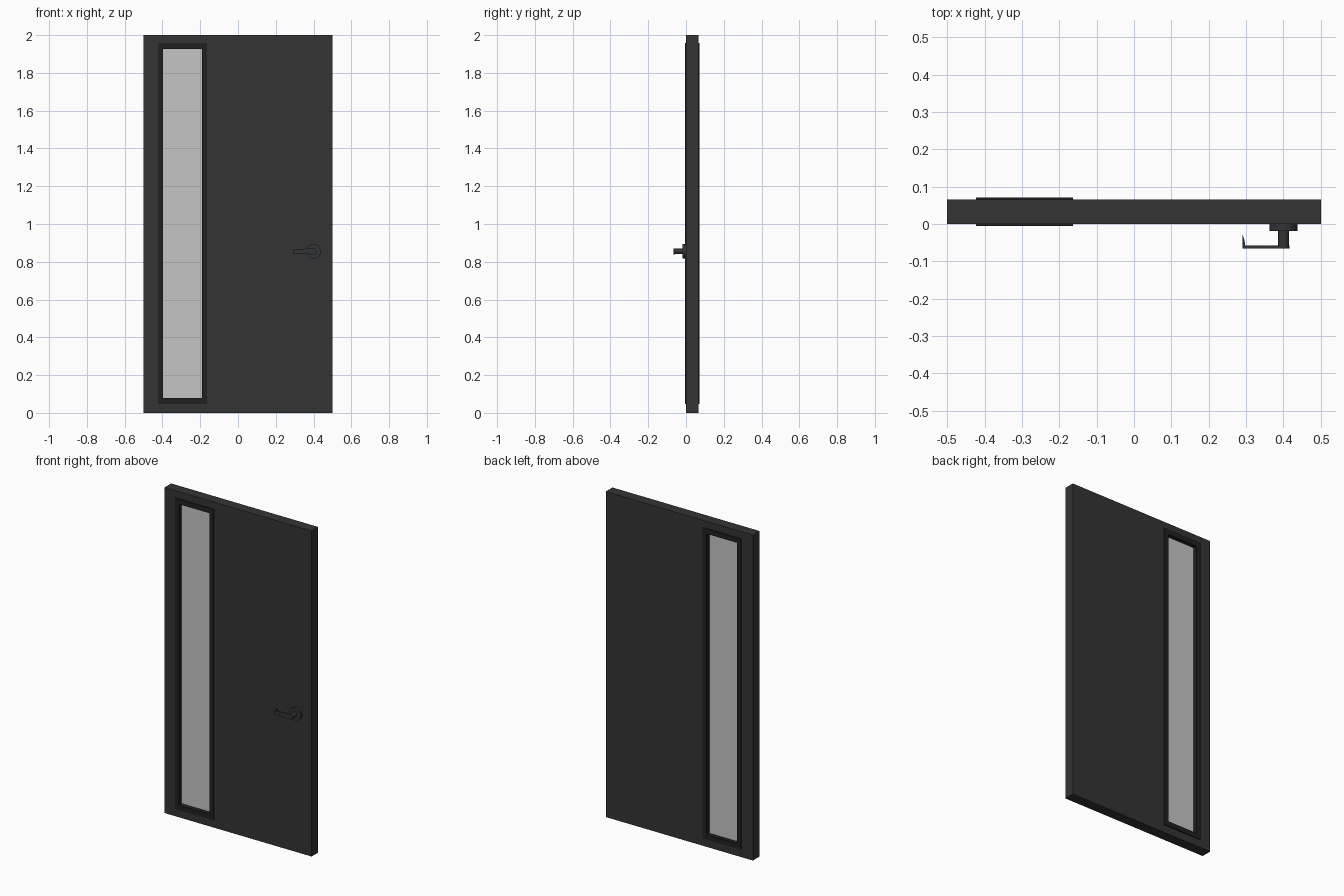
import bpy, bmesh, math

if "Cube" in bpy.data.objects:
    bpy.data.objects.remove(bpy.data.objects["Cube"])


def material(name, rgb, alpha=1.0):
    m = bpy.data.materials.new(name)
    m.diffuse_color = (*rgb, alpha)
    m.use_nodes = True
    m.node_tree.nodes["Principled BSDF"].inputs["Base Color"].default_value = m.diffuse_color
    return m


DOOR = material("charcoal_paint", (0.034, 0.034, 0.034))
TRIM = material("black_trim", (0.0145, 0.0145, 0.0145))
METAL = material("dark_metal", (0.032, 0.033, 0.035))
GLASS = material("pale_glass", (0.56, 0.56, 0.56), 0.85)


def finish(name, bm, mat):
    bmesh.ops.recalc_face_normals(bm, faces=bm.faces)
    me = bpy.data.meshes.new(name)
    bm.to_mesh(me)
    bm.free()
    me.materials.append(mat)
    ob = bpy.data.objects.new(name, me)
    bpy.context.collection.objects.link(ob)
    return ob


def smooth(ob):
    bpy.ops.object.select_all(action='DESELECT')
    ob.select_set(True)
    bpy.context.view_layer.objects.active = ob
    bpy.ops.object.shade_smooth_by_angle(angle=math.radians(35))


def rect(x0, x1, z0, z1):
    return [(x0, z0), (x1, z0), (x1, z1), (x0, z1)]


def prism(name, outline, y0, y1, mat):
    """Extrude an x-z outline along y."""
    bm = bmesh.new()
    a = [bm.verts.new((x, y0, z)) for x, z in outline]
    b = [bm.verts.new((x, y1, z)) for x, z in outline]
    n = len(a)
    bm.faces.new(a)
    bm.faces.new(b[::-1])
    for i in range(n):
        j = (i + 1) % n
        bm.faces.new((a[i], b[i], b[j], a[j]))
    return finish(name, bm, mat)


def ring(name, outer, inner, y0, y1, mat):
    """Rectangular panel with a through opening."""
    bm = bmesh.new()
    loops = [[bm.verts.new((x, y, z)) for x, z in o]
             for o, y in ((outer, y0), (inner, y0), (inner, y1), (outer, y1))]
    for k in range(4):
        p, q = loops[k], loops[(k + 1) % 4]
        for i in range(4):
            j = (i + 1) % 4
            bm.faces.new((p[i], p[j], q[j], q[i]))
    return finish(name, bm, mat)


def circle(cx, cz, r, n=32):
    return [(cx + r * math.cos(2 * math.pi * i / n),
             cz + r * math.sin(2 * math.pi * i / n)) for i in range(n)]


# Door slab with window opening
T = 0.065
ring("door_slab", rect(-0.5, 0.5, 0, 2), rect(-0.41, -0.176, 0.062, 1.943), 0, T, DOOR)

# Window trim lining the opening and standing proud of both faces
ring("window_trim", rect(-0.423, -0.163, 0.048, 1.957),
     rect(-0.397, -0.19, 0.078, 1.927), -0.006, T + 0.006, TRIM)

# Glass pane
prism("window_glass", rect(-0.4, -0.187, 0.075, 1.93), 0.02, 0.045, GLASS)

# Handle rose and neck
HX, HZ = 0.40, 0.855
smooth(prism("handle_rose", circle(HX, HZ, 0.038), -0.019, 0.001, METAL))
smooth(prism("handle_neck", circle(HX, HZ, 0.015), -0.06, -0.015, METAL))

# Lever arm, tapered with a round hub end
arm = [(HX + 0.016 * math.sin(math.pi * i / 12),
        HZ - 0.016 * math.cos(math.pi * i / 12)) for i in range(13)]
arm += [(0.29, HZ + 0.011), (0.29, HZ - 0.011)]
smooth(prism("lever_arm", arm, -0.065, -0.057, METAL))

# Lever tip turned back toward the door, tapering to its end
bm = bmesh.new()
tip = [(0.29, -0.06), (0.298, -0.06), (0.296, -0.045), (0.2915, -0.03), (0.29, -0.03)]
lo = [bm.verts.new((x, y, HZ - 0.011)) for x, y in tip]
f = bm.faces.new(lo)
ext = bmesh.ops.extrude_face_region(bm, geom=[f])
for v in ext["geom"]:
    if isinstance(v, bmesh.types.BMVert):
        v.co.z += 0.022
finish("lever_tip", bm, METAL)
